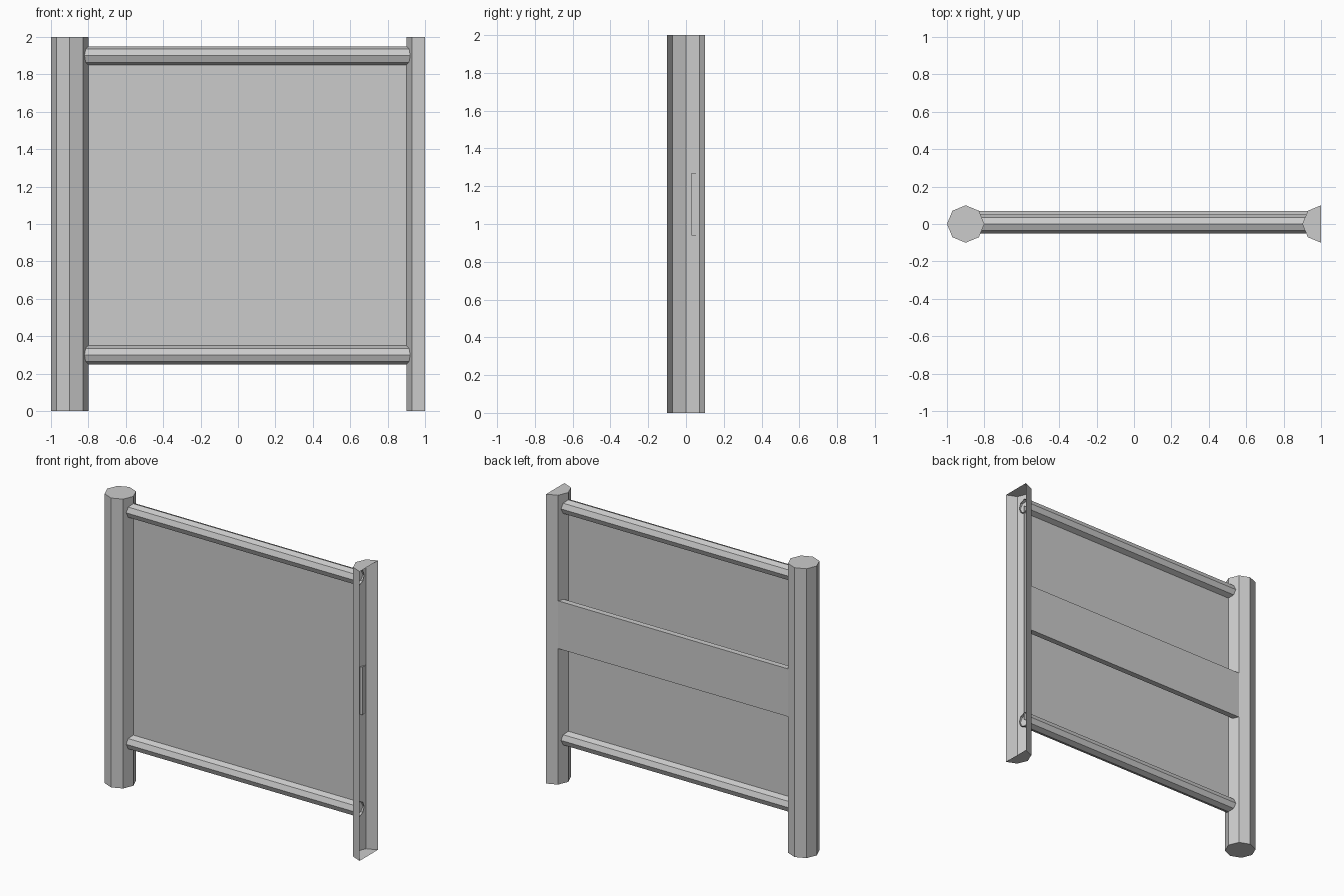
import bpy, bmesh, math

if "Cube" in bpy.data.objects:
    bpy.data.objects.remove(bpy.data.objects["Cube"])

X0, X1 = -0.83, 0.93      # span of rails, panel and board (ends buried in posts)


def make_object(name, verts, faces):
    mesh = bpy.data.meshes.new(name)
    mesh.from_pydata(verts, [], faces)
    mesh.update()
    obj = bpy.data.objects.new(name, mesh)
    bpy.context.collection.objects.link(obj)
    return obj


def octagon(radius, start=0, count=8):
    return [(radius * math.cos(math.radians(45 * i + start)),
             radius * math.sin(math.radians(45 * i + start))) for i in range(count)]


def sweep(name, ring, place, a, b, closed=True, caps=True):
    """Extrude a 2D ring from a to b; place(u, v, t) maps it to 3D."""
    n = len(ring)
    verts = [place(u, v, t) for t in (a, b) for u, v in ring]
    faces = [(i, (i + 1) % n, n + (i + 1) % n, n + i)
             for i in range(n if closed else n - 1)]
    if caps:
        faces += [tuple(reversed(range(n))), tuple(range(n, 2 * n))]
    return make_object(name, verts, faces)


# Full octagonal post on the left
sweep("left_post", octagon(0.1), lambda u, v, t: (-0.9 + u, v, t), 0, 2)

# Half post on the right, open on the side where the next section joins
sweep("right_half_post", octagon(0.1, 90, 5),
      lambda u, v, t: (1 + u, v, t), 0, 2, closed=False)

# Horizontal rails, open tubes running into the posts
for name, z in (("bottom_rail", 0.3), ("top_rail", 1.9)):
    sweep(name, octagon(0.05), lambda u, v, t: (t, u, z + v), X0, X1, caps=False)

# Thin infill panel between the rails
make_object("panel", [(X0, 0, 0.3), (X1, 0, 0.3), (X1, 0, 1.9), (X0, 0, 1.9)],
            [(0, 1, 2, 3)])

# Board across the back
board = [(0.03, 0.94), (0.07, 0.94), (0.07, 1.27), (0.03, 1.27)]
sweep("back_board", board, lambda u, v, t: (t, u, v), X0, X1)
